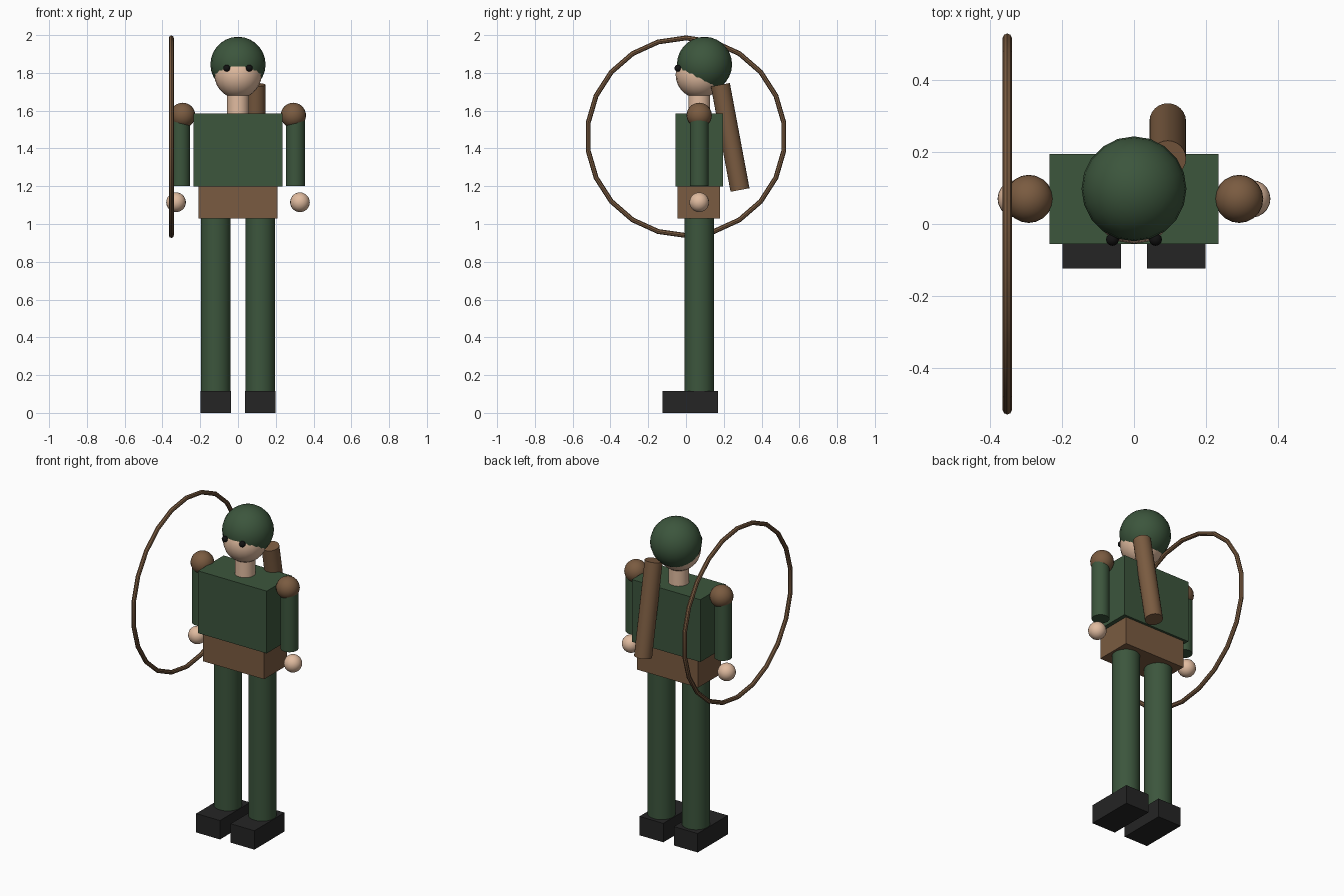
import bpy, math
from mathutils import Vector

cube = bpy.data.objects.get("Cube")
if cube:
    bpy.data.objects.remove(cube, do_unlink=True)


def material(name, rgb):
    m = bpy.data.materials.new(name)
    m.use_nodes = True
    m.diffuse_color = (*rgb, 1)
    node = next(n for n in m.node_tree.nodes if n.type == 'BSDF_PRINCIPLED')
    node.inputs["Base Color"].default_value = (*rgb, 1)
    return m


GREEN = material("forest green", (0.045, 0.092, 0.046))
BROWN = material("leather brown", (0.195, 0.105, 0.052))
SKIN = material("skin", (0.75, 0.50, 0.35))
BLACK = material("boot black", (0.018, 0.018, 0.018))
EYE = material("eye black", (0.006, 0.006, 0.006))

MID_Y = 0.07  # depth of the body's centre line


def finish(name, mat, smooth=True):
    ob = bpy.context.object
    ob.name = ob.data.name = name
    ob.data.materials.clear()
    ob.data.materials.append(mat)
    if smooth:
        bpy.ops.object.shade_smooth_by_angle(angle=math.radians(40))
    return ob


def box(name, mat, centre, size):
    bpy.ops.mesh.primitive_cube_add(size=1, location=centre)
    ob = finish(name, mat, False)
    ob.scale = size
    return ob


def ball(name, mat, centre, radius, segments=20, rings=14):
    bpy.ops.mesh.primitive_uv_sphere_add(segments=segments, ring_count=rings,
                                         radius=radius, location=centre)
    return finish(name, mat)


def tube(name, mat, start, end, radius, sides=24):
    a, b = Vector(start), Vector(end)
    bpy.ops.mesh.primitive_cylinder_add(vertices=sides, radius=radius,
                                        depth=(b - a).length, location=(a + b) / 2)
    ob = finish(name, mat)
    ob.rotation_euler = (b - a).to_track_quat('Z', 'Y').to_euler()
    return ob


# Trunk
box("torso", GREEN, (0, MID_Y, 1.392), (0.47, 0.25, 0.386))
box("hips", BROWN, (0, MID_Y - 0.002, 1.114), (0.42, 0.225, 0.172))
tube("neck", SKIN, (0, MID_Y, 1.57), (0, MID_Y, 1.72), 0.058)

# Head and cap
ball("head", SKIN, (0, MID_Y, 1.79), 0.125)
ball("cap", GREEN, (0, 0.098, 1.845), 0.146)

# Paired parts
for side, s in (("left", 1), ("right", -1)):
    ball(side + "_eye", EYE, (s * 0.06, -0.043, 1.825), 0.018, 12, 8)
    ball(side + "_shoulder", BROWN, (s * 0.293, MID_Y, 1.575), 0.067)
    tube(side + "_arm", GREEN, (s * 0.304, MID_Y, 1.2), (s * 0.304, MID_Y, 1.58), 0.05)
    ball(side + "_hand", SKIN, (s * 0.328, MID_Y, 1.115), 0.052)
    tube(side + "_leg", GREEN, (s * 0.118, MID_Y, 0.1), (s * 0.118, MID_Y, 1.04), 0.079)
    box(side + "_boot", BLACK, (s * 0.118, 0.023, 0.0585), (0.163, 0.295, 0.117))

# Quiver leaning across the back
tube("quiver", BROWN, (0.094, 0.286, 1.18), (0.094, 0.182, 1.737), 0.051)

# Hooped bow beside the right hand
bpy.ops.mesh.primitive_torus_add(major_segments=22, minor_segments=8,
                                 major_radius=0.523, minor_radius=0.013,
                                 location=(-0.353, 0, 1.462),
                                 rotation=(0, math.pi / 2, 0))
finish("bow", BROWN)
